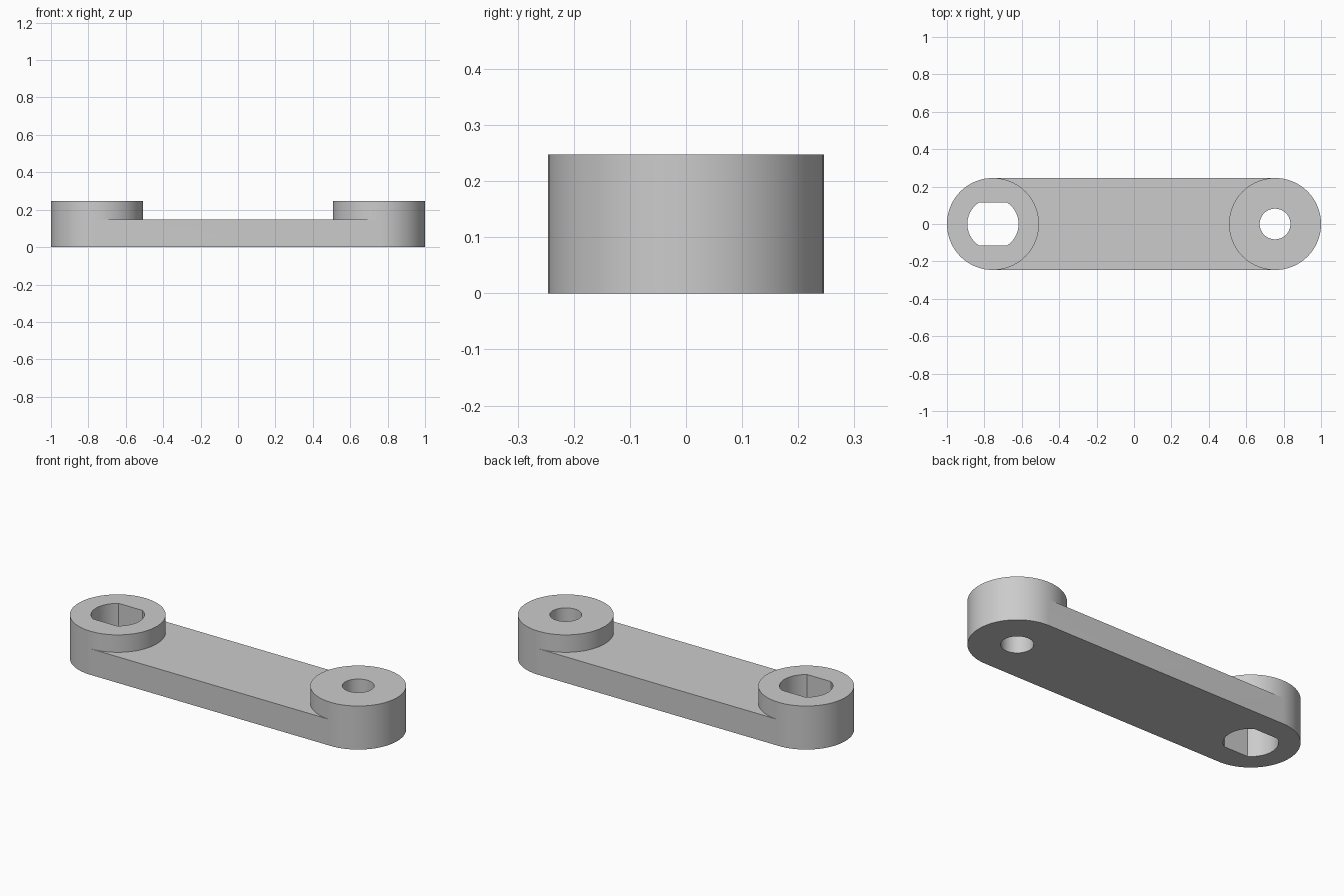
import bpy, bmesh
from math import cos, sin, pi, radians, asin

if "Cube" in bpy.data.objects:
    bpy.data.objects.remove(bpy.data.objects["Cube"], do_unlink=True)

R, HOLE_X = 0.246, 0.754       # end radius and hole spacing
BOSS_H, BAR_H = 0.247, 0.148
SEGMENTS = 96

grey = bpy.data.materials.new("plain grey")
grey.use_nodes = True
grey.diffuse_color = (0.6, 0.6, 0.6, 1)
grey.node_tree.nodes["Principled BSDF"].inputs["Base Color"].default_value = (0.6, 0.6, 0.6, 1)


def prism(name, outline, z0, z1):
    """Extrude a closed outline straight up."""
    bm = bmesh.new()
    face = bm.faces.new([bm.verts.new((x, y, z0)) for x, y in outline])
    top = bmesh.ops.extrude_face_region(bm, geom=[face])["geom"]
    bmesh.ops.translate(bm, vec=(0, 0, z1 - z0),
                        verts=[v for v in top if isinstance(v, bmesh.types.BMVert)])
    bmesh.ops.recalc_face_normals(bm, faces=bm.faces)
    mesh = bpy.data.meshes.new(name)
    bm.to_mesh(mesh)
    bm.free()
    mesh.materials.append(grey)
    obj = bpy.data.objects.new(name, mesh)
    bpy.context.collection.objects.link(obj)
    return obj


def arc(cx, r, start, end, n):
    return [(cx + r * cos(start + (end - start) * i / n),
             r * sin(start + (end - start) * i / n)) for i in range(n + 1)]


def circle(cx, r):
    return arc(cx, r, 0, 2 * pi, SEGMENTS)[:-1]


def combine(target, tool, operation):
    """Apply a boolean and discard the tool."""
    mod = target.modifiers.new(operation.title(), "BOOLEAN")
    mod.object, mod.operation, mod.solver = tool, operation, "EXACT"
    bpy.context.view_layer.objects.active = target
    bpy.ops.object.modifier_apply(modifier=mod.name)
    bpy.data.objects.remove(tool, do_unlink=True)


# Flat bar joined to a taller round boss at each end
link_arm = prism("link_arm", [(-HOLE_X, -R), (HOLE_X, -R), (HOLE_X, R), (-HOLE_X, R)], 0, BAR_H)
for side in (-1, 1):
    combine(link_arm, prism("end_boss", circle(side * HOLE_X, R), 0, BOSS_H), "UNION")

# Round pivot hole, and a keyed hole with two flats
combine(link_arm, prism("pivot_hole", circle(HOLE_X, 0.082), -0.1, 0.4), "DIFFERENCE")
key_r, flat_y = 0.137, 0.115
a = asin(flat_y / key_r)
keyed = arc(-HOLE_X, key_r, -a, a, 32) + arc(-HOLE_X, key_r, pi - a, pi + a, 32)
combine(link_arm, prism("keyed_hole", keyed, -0.1, 0.4), "DIFFERENCE")

# Smooth round walls with crisp rims
bpy.ops.object.select_all(action="DESELECT")
link_arm.select_set(True)
bpy.context.view_layer.objects.active = link_arm
bpy.ops.object.shade_smooth_by_angle(angle=radians(25))
